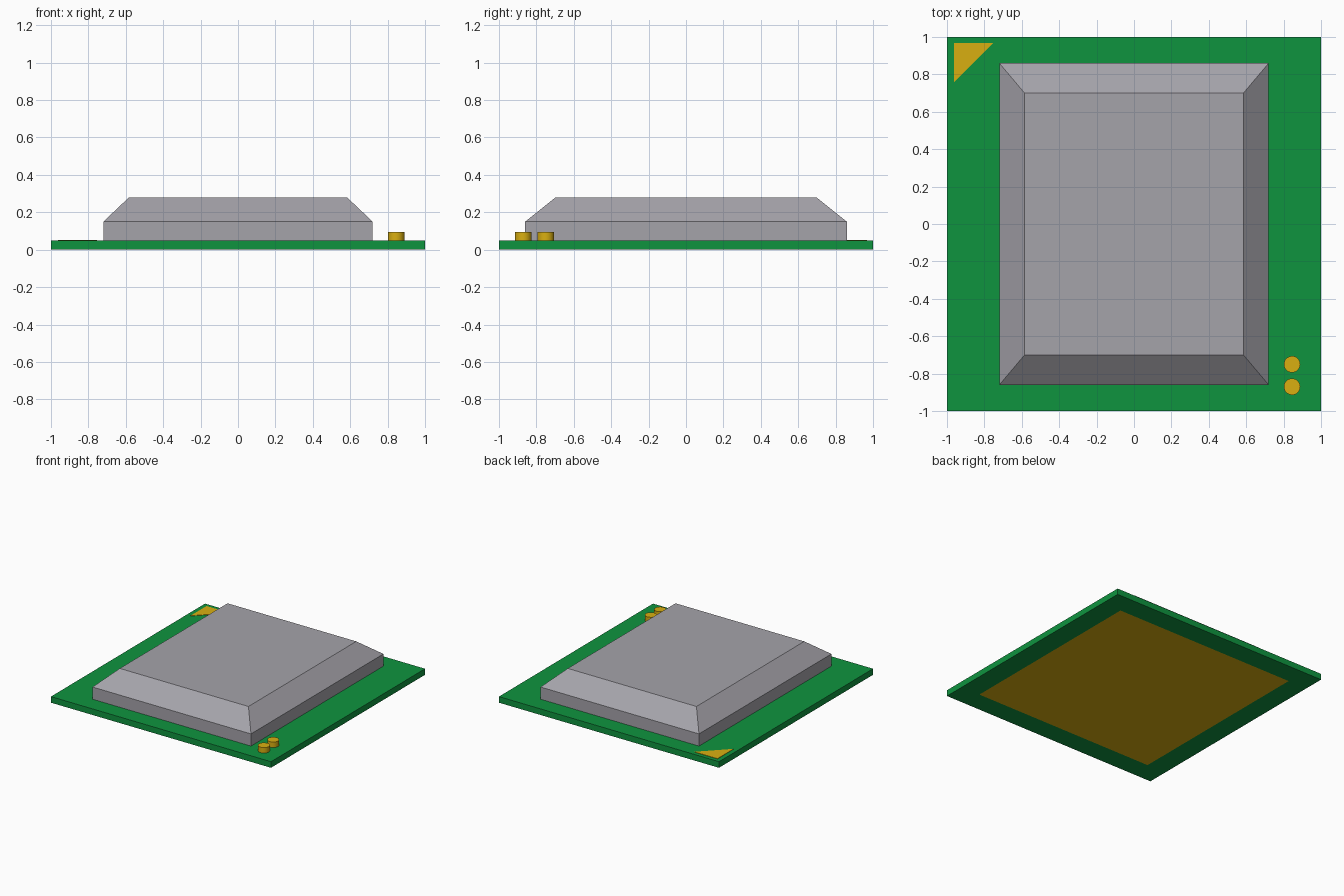
import bpy
import bmesh

if "Cube" in bpy.data.objects:
    bpy.data.objects.remove(bpy.data.objects["Cube"])


def material(name, rgb):
    lin = [(c / 255 / 12.92) if c <= 10 else ((c / 255 + 0.055) / 1.055) ** 2.4 for c in rgb]
    m = bpy.data.materials.new(name)
    m.diffuse_color = (*lin, 1)
    m.use_nodes = True
    m.node_tree.nodes["Principled BSDF"].inputs["Base Color"].default_value = m.diffuse_color
    return m


GREEN = material("board green", (15, 148, 63))
GREY = material("metal grey", (165, 163, 170))
GOLD = material("gold", (217, 175, 17))


def add_object(name, bm, *mats):
    bmesh.ops.recalc_face_normals(bm, faces=bm.faces)
    mesh = bpy.data.meshes.new(name)
    bm.to_mesh(mesh)
    bm.free()
    for m in mats:
        mesh.materials.append(m)
    ob = bpy.data.objects.new(name, mesh)
    bpy.context.collection.objects.link(ob)
    return ob


def prism(bm, outline, z0, z1):
    """Extrude a flat outline from z0 up to z1 and return its top face."""
    face = bm.faces.new([bm.verts.new((x, y, z0)) for x, y in outline])
    ext = bmesh.ops.extrude_face_region(bm, geom=[face], use_keep_orig=True)["geom"]
    for v in (g for g in ext if isinstance(g, bmesh.types.BMVert)):
        v.co.z = z1
    return next(g for g in ext if isinstance(g, bmesh.types.BMFace))


def rect(x, y):
    return [(-x, -y), (x, -y), (x, y), (-x, y)]


# Circuit board with the gold ground pad inset in its underside
bm = bmesh.new()
prism(bm, rect(1, 1), 0, 0.05)
bmesh.ops.recalc_face_normals(bm, faces=bm.faces)
bottom = min(bm.faces, key=lambda f: f.calc_center_median().z)
bmesh.ops.inset_region(bm, faces=[bottom], thickness=0.245)
bottom.material_index = 1
add_object("circuit_board", bm, GREEN, GOLD)

# Metal housing: straight walls, then a sloped shoulder to the flat top
bm = bmesh.new()
top = prism(bm, rect(0.72, 0.86), 0.05, 0.15)
ext = bmesh.ops.extrude_face_region(bm, geom=[top])["geom"]
for v in (g for g in ext if isinstance(g, bmesh.types.BMVert)):
    v.co.x *= 0.585 / 0.72
    v.co.y *= 0.70 / 0.86
    v.co.z = 0.278
if top.is_valid:
    bmesh.ops.delete(bm, geom=[top], context="FACES_ONLY")
add_object("housing", bm, GREY)

# Gold triangular corner marker
bm = bmesh.new()
prism(bm, [(-0.963, 0.967), (-0.963, 0.757), (-0.753, 0.967)], 0.049, 0.053)
add_object("corner_marker", bm, GOLD)

# Two round contact pins
for i, y in enumerate((-0.75, -0.87)):
    bpy.ops.mesh.primitive_cylinder_add(vertices=32, radius=0.044, depth=0.047,
                                        location=(0.845, y, 0.0715))
    pin = bpy.context.object
    pin.name = f"contact_pin_{i + 1}"
    pin.data.materials.append(GOLD)
    bpy.ops.object.shade_smooth_by_angle()
